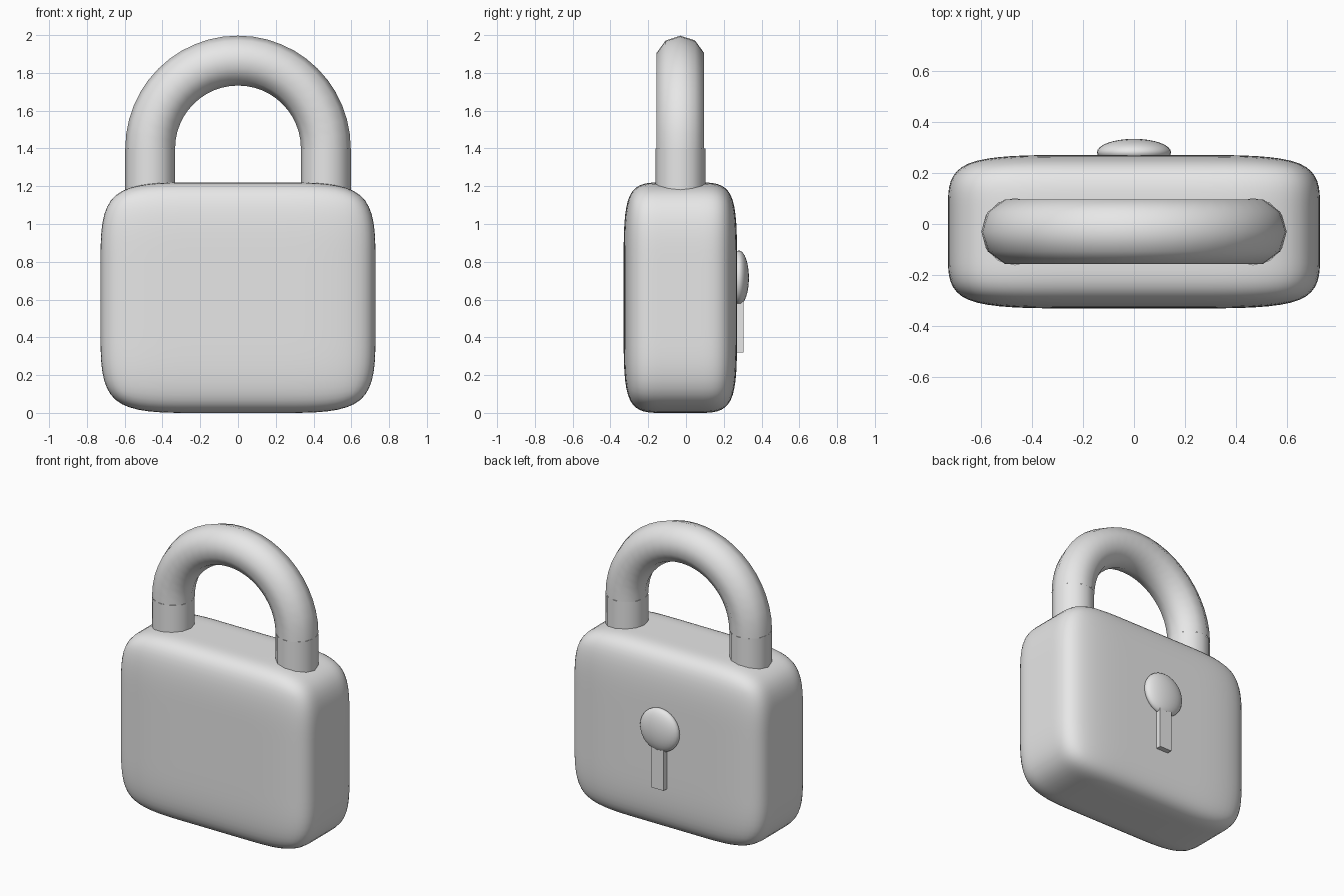
import bpy
import bmesh
from math import pi
from mathutils import Matrix, Vector

default = bpy.data.objects.get("Cube")
if default:
    bpy.data.objects.remove(default, do_unlink=True)

grey = bpy.data.materials.new("plain grey")
grey.use_nodes = True
colour = (0.8, 0.8, 0.8, 1.0)
grey.diffuse_color = colour
grey.node_tree.nodes["Principled BSDF"].inputs["Base Color"].default_value = colour

MID_Y = -0.03       # depth centre of body and shackle
BEND_Z = 1.4        # height where the shackle starts to curve
LEG_X = 0.465
ROD = 0.132


def finish(bm, name, smooth=True):
    """Turn a bmesh into a named, coloured object."""
    bmesh.ops.recalc_face_normals(bm, faces=bm.faces)
    mesh = bpy.data.meshes.new(name)
    bm.to_mesh(mesh)
    bm.free()
    mesh.materials.append(grey)
    obj = bpy.data.objects.new(name, mesh)
    bpy.context.collection.objects.link(obj)
    if smooth:
        bpy.ops.object.select_all(action="DESELECT")
        obj.select_set(True)
        bpy.context.view_layer.objects.active = obj
        bpy.ops.object.shade_smooth_by_angle(angle=pi / 3)
    return obj


def placed(location, scale):
    return Matrix.Translation(location) @ Matrix.Diagonal((*scale, 1))


# Body: a box split in thirds and rounded by subdivision
bm = bmesh.new()
bmesh.ops.create_cube(bm, size=1, matrix=placed((0, MID_Y, 0.61), (1.455, 0.6, 1.22)))
bmesh.ops.subdivide_edges(bm, edges=bm.edges[:], cuts=2, use_grid_fill=True)
for face in bm.faces:
    face.smooth = True
body = finish(bm, "lock_body", smooth=False)
rounding = body.modifiers.new("rounding", "SUBSURF")
rounding.levels = rounding.render_levels = 3

# Shackle bow: a ten-sided ring swept through half a turn
bm = bmesh.new()
ring = bmesh.ops.create_circle(
    bm, segments=10, radius=ROD,
    matrix=Matrix.Translation((LEG_X, MID_Y, BEND_Z)) @ Matrix.Rotation(pi / 2, 4, "Z"))
for v in ring["verts"]:     # put a corner on the outermost side
    off = v.co - Vector((LEG_X, MID_Y, BEND_Z))
    v.co = Vector((LEG_X, MID_Y, BEND_Z)) + Matrix.Rotation(pi, 3, "Z") @ off
outer = max(ring["verts"], key=lambda v: v.co.x)
turn = (outer.co - Vector((LEG_X, MID_Y, BEND_Z))).to_2d().angle_signed(Vector((1, 0)))
bmesh.ops.rotate(bm, verts=ring["verts"], cent=(LEG_X, MID_Y, BEND_Z),
                 matrix=Matrix.Rotation(-turn, 3, "Z"))
bmesh.ops.spin(bm, geom=bm.verts[:] + bm.edges[:], cent=(0, MID_Y, BEND_Z),
               axis=(0, -1, 0), angle=pi, steps=24)
finish(bm, "shackle_bow")

# Shackle legs
for side, name in ((1, "left_leg"), (-1, "right_leg")):
    bm = bmesh.new()
    bmesh.ops.create_cone(bm, cap_ends=True, segments=12, radius1=ROD, radius2=ROD,
                          depth=0.4, matrix=Matrix.Translation((side * LEG_X, MID_Y, BEND_Z - 0.2)))
    finish(bm, name)

# Keyhole on the back: a flattened dome over a narrow bar
bm = bmesh.new()
bmesh.ops.create_uvsphere(bm, u_segments=32, v_segments=16, radius=1,
                          matrix=placed((0, 0.28, 0.715), (0.145, 0.053, 0.145)))
finish(bm, "keyhole_dome")

bm = bmesh.new()
bmesh.ops.create_cube(bm, size=1, matrix=placed((0, 0.265, 0.49), (0.09, 0.08, 0.34)))
finish(bm, "keyhole_slot", smooth=False)
